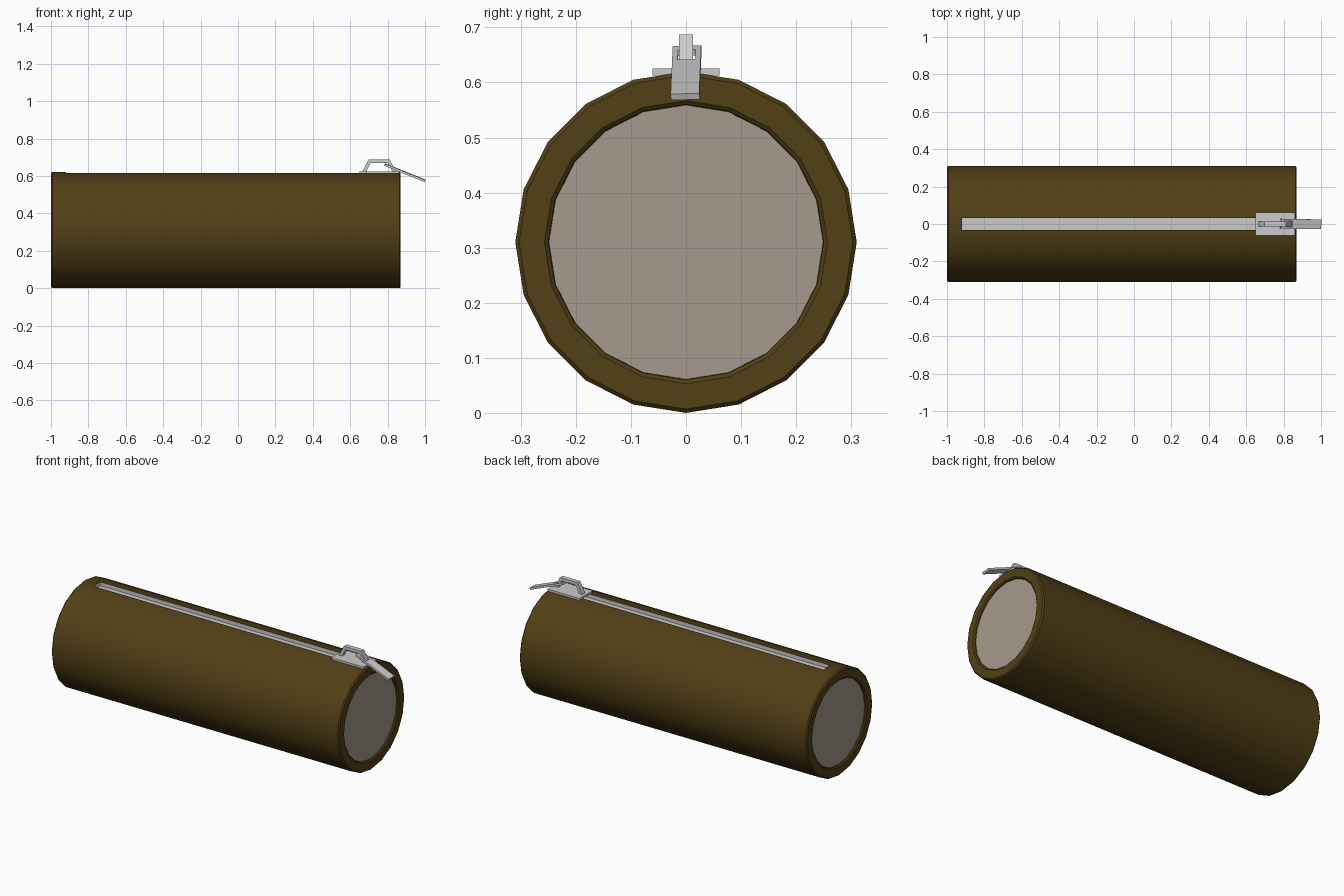
import bpy, bmesh, math
from mathutils import Matrix, Vector

if "Cube" in bpy.data.objects:
    bpy.data.objects.remove(bpy.data.objects["Cube"])

R, SIDES = 0.31, 20
X0, X1 = -1.0, 0.87
SLOT_X0, SLOT_X1, SLOT_Y, SLOT_Z = -0.92, 0.79, 0.033, 0.592


def material(name, rgb):
    m = bpy.data.materials.new(name)
    m.diffuse_color = (*rgb, 1)
    m.use_nodes = True
    m.node_tree.nodes["Principled BSDF"].inputs["Base Color"].default_value = m.diffuse_color
    return m


def finish(name, bm, mat=None):
    bmesh.ops.recalc_face_normals(bm, faces=bm.faces)
    me = bpy.data.meshes.new(name)
    bm.to_mesh(me)
    bm.free()
    ob = bpy.data.objects.new(name, me)
    bpy.context.collection.objects.link(ob)
    if mat:
        me.materials.append(mat)
    return ob


def box(name, x0, x1, hy, z0, z1, open_top=False):
    bm = bmesh.new()
    m = Matrix.Translation(((x0 + x1) / 2, 0, (z0 + z1) / 2)) @ Matrix.Diagonal((x1 - x0, 2 * hy, z1 - z0, 1))
    bmesh.ops.create_cube(bm, size=1, matrix=m)
    if open_top:
        bm.normal_update()
        top = [f for f in bm.faces if f.normal.z > 0.9]
        bmesh.ops.delete(bm, geom=top, context='FACES_ONLY')
    return finish(name, bm)


def lathe(name, profile, mat):
    """Rings of (x, radius) around the tube axis, capped at both ends."""
    bm = bmesh.new()
    rings = []
    for x, r in profile:
        rings.append([bm.verts.new((x, r * math.cos(a), R + r * math.sin(a)))
                      for a in (2 * math.pi * i / SIDES for i in range(SIDES))])
    for a, b in zip(rings, rings[1:]):
        for i in range(SIDES):
            j = (i + 1) % SIDES
            bm.faces.new((a[i], a[j], b[j], b[i]))
    bm.faces.new(rings[0])
    bm.faces.new(rings[-1])
    return finish(name, bm, mat)


def apply_modifiers(ob):
    bpy.ops.object.select_all(action='DESELECT')
    ob.select_set(True)
    bpy.context.view_layer.objects.active = ob
    for m in list(ob.modifiers):
        bpy.ops.object.modifier_apply(modifier=m.name)


brown = material("brown_fabric", (0.085, 0.05, 0.008))
beige = material("beige_lining", (0.38, 0.32, 0.27))

# Tube body with rounded rims and a shallow recess at each end
body = lathe("case_body", [
    (X0 + 0.025, 0.248), (X0 + 0.006, 0.25), (X0, 0.257), (X0, 0.303), (X0 + 0.007, R),
    (X1 - 0.007, R), (X1, 0.303), (X1, 0.257), (X1 - 0.006, 0.25), (X1 - 0.025, 0.248)], brown)

# Slot along the top for the zip
cutter = box("slot_cutter", SLOT_X0, SLOT_X1, SLOT_Y, SLOT_Z, 0.7)
cutter.hide_render = True
mod = body.modifiers.new("slot", 'BOOLEAN')
mod.operation = 'DIFFERENCE'
mod.solver = 'EXACT'
mod.object = cutter
apply_modifiers(body)
bpy.data.objects.remove(cutter)
bpy.ops.object.shade_smooth_by_angle(angle=math.radians(30))

# End panels
for name, a, b in (("left_end_panel", X0 + 0.012, X0 + 0.027),
                   ("right_end_panel", X1 - 0.027, X1 - 0.012)):
    lathe(name, [(a, 0.249), (b, 0.249)], beige)

# Grey zip channel lining the slot
e = 0.001
box("zip_channel", SLOT_X0 + e, SLOT_X1 - e, SLOT_Y - e, SLOT_Z + e, 0.615, open_top=True)

# Slider plate
box("slider_plate", 0.65, 0.86, 0.061, 0.613, 0.625)

# Slider bridge: bent strap profile extruded across y
outer = [(0.665, 0.622), (0.698, 0.687), (0.812, 0.687), (0.845, 0.622)]
inner = [(0.825, 0.622), (0.801, 0.669), (0.709, 0.669), (0.685, 0.622)]
bm = bmesh.new()
face = bm.faces.new([bm.verts.new((x, -0.013, z)) for x, z in outer + inner])
ext = bmesh.ops.extrude_face_region(bm, geom=[face])
moved = [v for v in ext["geom"] if isinstance(v, bmesh.types.BMVert)]
bmesh.ops.translate(bm, verts=moved, vec=(0, 0.026, 0))
bm.faces.ensure_lookup_table()
finish("slider_bridge", bm)

# Pull tab: tilted flat plate with a window around the bridge leg
bm = bmesh.new()
xs = [0, 0.018, 0.066, 0.232]
ys = [-0.026, -0.016, 0.016, 0.026]
grid = [[bm.verts.new((x, y, 0)) for y in ys] for x in xs]
for i in range(3):
    for j in range(3):
        if (i, j) != (1, 1):
            bm.faces.new((grid[i][j], grid[i + 1][j], grid[i + 1][j + 1], grid[i][j + 1]))
tab = finish("pull_tab", bm)
solid = tab.modifiers.new("thickness", 'SOLIDIFY')
solid.thickness = 0.012
solid.offset = 0
apply_modifiers(tab)
tab.matrix_world = (Matrix.Translation(Vector((0.784, 0.002, 0.661)))
                    @ Matrix.Rotation(math.radians(-1), 4, 'Z')
                    @ Matrix.Rotation(math.radians(22), 4, 'Y')
                    @ Matrix.Rotation(math.radians(2), 4, 'X'))
